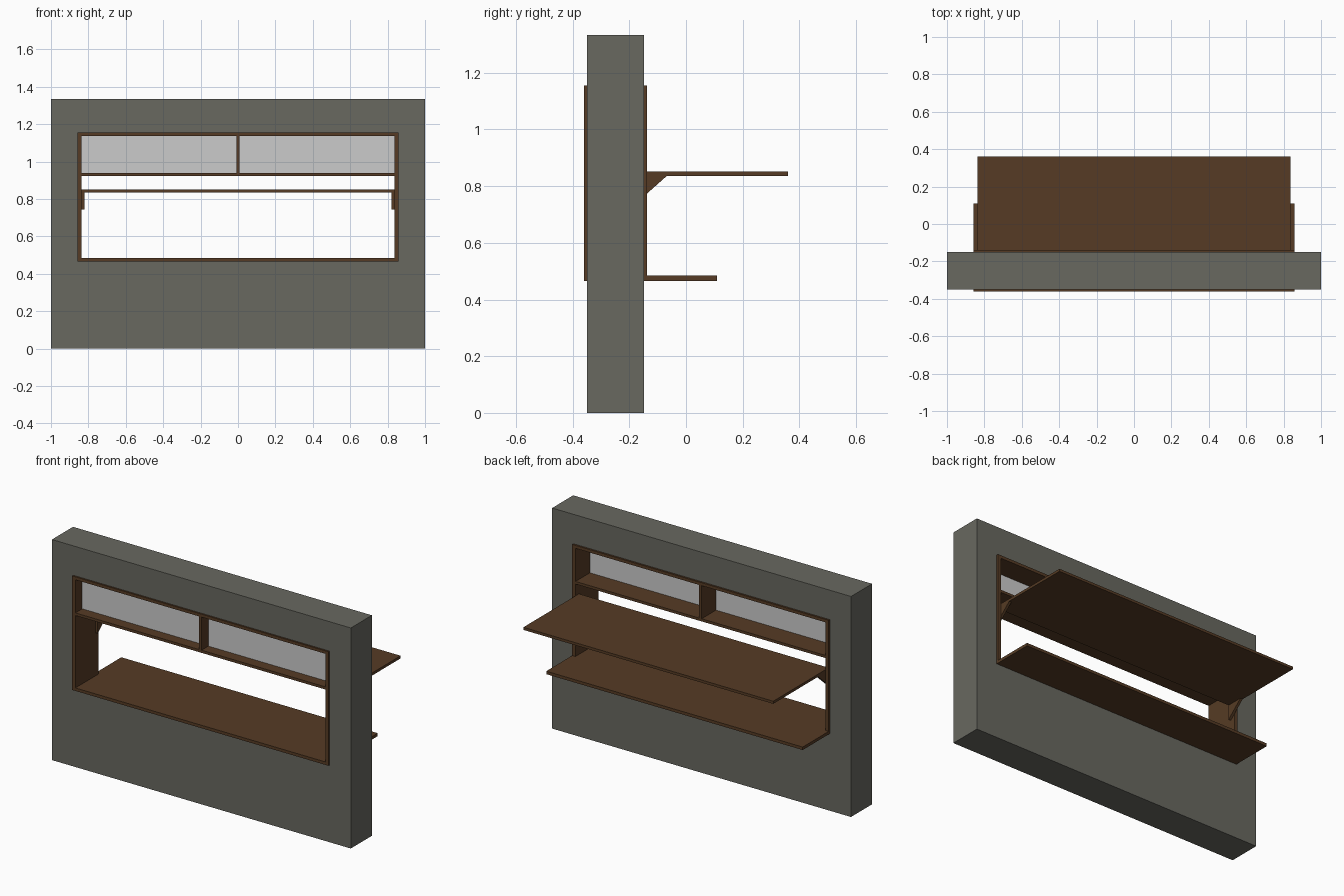
import bpy, bmesh

if "Cube" in bpy.data.objects:
    bpy.data.objects.remove(bpy.data.objects["Cube"])


def material(name, rgb):
    m = bpy.data.materials.new(name)
    m.diffuse_color = (*rgb, 1)
    m.use_nodes = True
    m.node_tree.nodes["Principled BSDF"].inputs["Base Color"].default_value = m.diffuse_color
    return m


WOOD = material("wood", (0.093, 0.044, 0.018))
STONE = material("wall_grey", (0.138, 0.138, 0.117))


def finish(name, bm, mat):
    bmesh.ops.recalc_face_normals(bm, faces=bm.faces)
    me = bpy.data.meshes.new(name)
    bm.to_mesh(me)
    bm.free()
    ob = bpy.data.objects.new(name, me)
    bpy.context.collection.objects.link(ob)
    if mat:
        me.materials.append(mat)
    return ob


def box(name, x, y, z, mat=WOOD):
    bm = bmesh.new()
    bmesh.ops.create_cube(bm, size=1)
    for v in bm.verts:
        v.co = [r[0] if c < 0 else r[1] for c, r in zip(v.co, (x, y, z))]
    return finish(name, bm, mat)


def ring(name, outer, inner, y, mat):
    """Rectangular frame in the xz plane; rectangles are (half width, z0, z1)."""
    bm = bmesh.new()
    loops = []
    for (w, z0, z1), yy in ((outer, y[0]), (outer, y[1]), (inner, y[1]), (inner, y[0])):
        loops.append([bm.verts.new((a, yy, b)) for a, b in ((-w, z0), (w, z0), (w, z1), (-w, z1))])
    for k in range(4):
        a, b = loops[k], loops[(k + 1) % 4]
        for i in range(4):
            j = (i + 1) % 4
            bm.faces.new((a[i], a[j], b[j], b[i]))
    return finish(name, bm, mat)


def prism(name, profile, x0, x1, mat=WOOD):
    """Extrude a yz profile along x."""
    bm = bmesh.new()
    f = bm.faces.new([bm.verts.new((x0, y, z)) for y, z in profile])
    ext = bmesh.ops.extrude_face_region(bm, geom=[f])
    bmesh.ops.translate(bm, vec=(x1 - x0, 0, 0),
                        verts=[v for v in ext["geom"] if isinstance(v, bmesh.types.BMVert)])
    return finish(name, bm, mat)


OUT, INN = 0.858, 0.836          # frame half widths
BOT, TOP, TH = 0.466, 1.156, 0.018
DEPTH = (-0.36, -0.138)          # frame front and back

# Wall with the serving opening
ring("wall", (1, 0, 1.334), (OUT, BOT, TOP), (-0.35, -0.149), STONE)

# Window frame and counter
box("counter", (-OUT, OUT), (DEPTH[0], 0.11), (BOT, BOT + TH))
box("frame_top", (-OUT, OUT), DEPTH, (TOP - TH, TOP))
box("transom_shelf", (-INN, INN), DEPTH, (0.922, 0.938))
box("transom_divider", (-0.008, 0.008), DEPTH, (0.938, TOP - TH))

# Raised shelf behind the wall
box("upper_shelf", (-INN, INN), (-0.17, 0.36), (0.835, 0.851))

# Mirrored side posts, brackets and panes
for s, side in ((-1, "left"), (1, "right")):
    box("frame_side_" + side, sorted((s * INN, s * OUT)), DEPTH, (BOT + TH, TOP - TH))
    prism("bracket_" + side, [(-0.17, 0.835), (-0.17, 0.745), (-0.069, 0.835)], s * INN, s * 0.82)
    box("pane_" + side, sorted((s * 0.008, s * INN)), (-0.295, -0.275), (0.938, TOP - TH), None)
